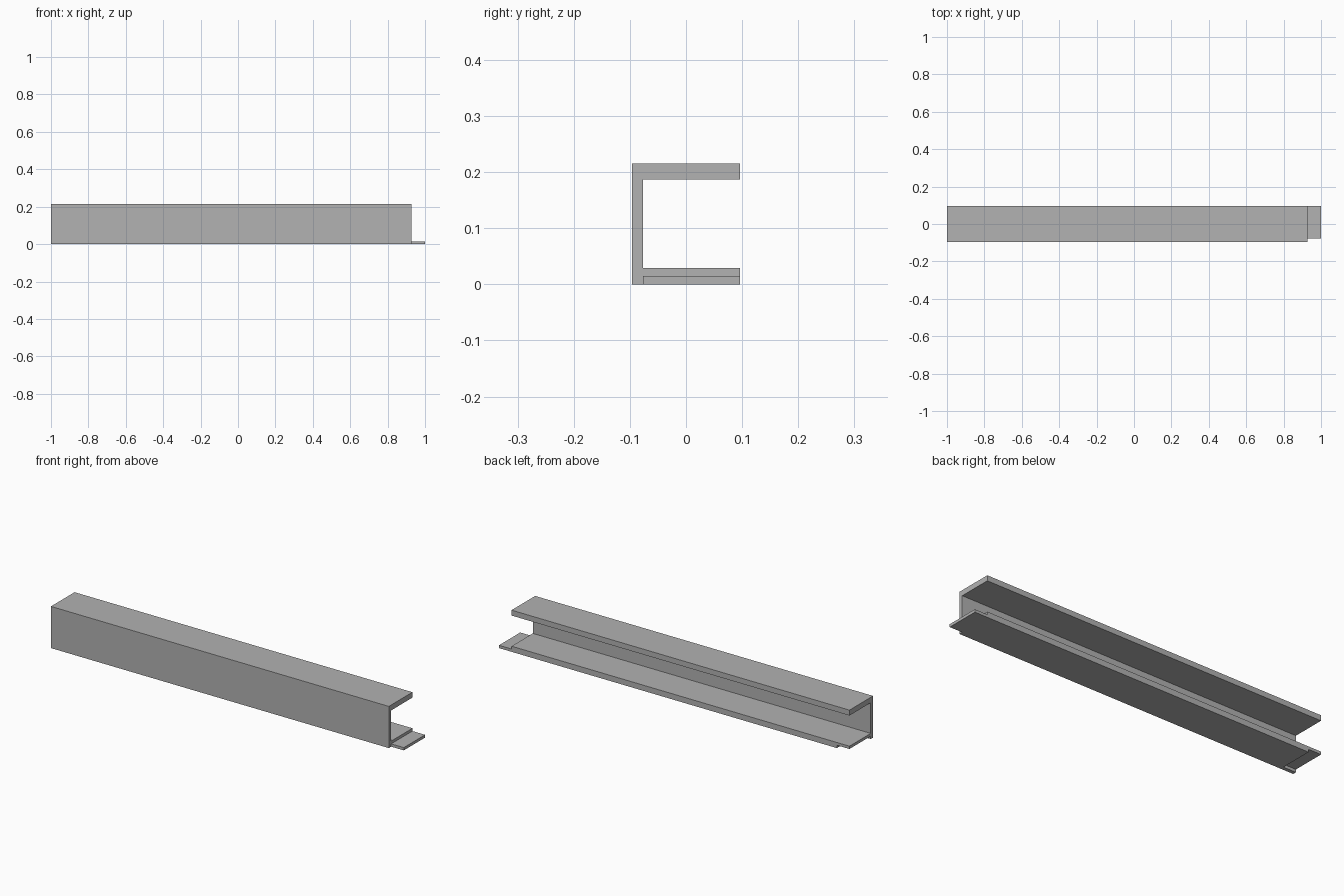
import bpy
import bmesh
from mathutils import Vector

old = bpy.data.objects.get("Cube")
if old:
    bpy.data.objects.remove(old, do_unlink=True)

# Main dimensions
HALF_LEN, HALF_DEPTH, HEIGHT = 1.0, 0.096, 0.215
WEB_IN = -0.077          # inner face of the web
LOW, HIGH = 0.029, 0.187  # inner faces of the flanges
LAP, STEP = 0.0145, 0.928  # lap joint height and start along x
FAR = 1.2                # cutters reach well past the body

grey = bpy.data.materials.new("plain grey")
grey.use_nodes = True
colour = (0.445, 0.445, 0.445, 1)
grey.diffuse_color = colour
grey.node_tree.nodes["Principled BSDF"].inputs["Base Color"].default_value = colour


def extrude_profile(name, points, x0, x1):
    """Closed (y, z) profile swept from x0 to x1."""
    bm = bmesh.new()
    face = bm.faces.new([bm.verts.new((x0, y, z)) for y, z in points])
    swept = bmesh.ops.extrude_face_region(bm, geom=[face])["geom"]
    verts = [g for g in swept if isinstance(g, bmesh.types.BMVert)]
    bmesh.ops.translate(bm, verts=verts, vec=Vector((x1 - x0, 0, 0)))
    bmesh.ops.recalc_face_normals(bm, faces=bm.faces)
    mesh = bpy.data.meshes.new(name)
    bm.to_mesh(mesh)
    bm.free()
    mesh.materials.append(grey)
    obj = bpy.data.objects.new(name, mesh)
    bpy.context.collection.objects.link(obj)
    return obj


def cut(body, x0, x1, y0, y1, z0, z1):
    """Remove a box from the body."""
    box = extrude_profile("cutter", [(y0, z0), (y1, z0), (y1, z1), (y0, z1)], x0, x1)
    box.hide_render = True
    mod = body.modifiers.new("cut", "BOOLEAN")
    mod.operation, mod.solver, mod.object = "DIFFERENCE", "EXACT", box
    bpy.context.view_layer.objects.active = body
    bpy.ops.object.modifier_apply(modifier=mod.name)
    bpy.data.objects.remove(box, do_unlink=True)


# C-shaped channel, open to the back
channel = extrude_profile("channel_beam", [
    (-HALF_DEPTH, 0), (HALF_DEPTH, 0), (HALF_DEPTH, LOW), (WEB_IN, LOW),
    (WEB_IN, HIGH), (HALF_DEPTH, HIGH), (HALF_DEPTH, HEIGHT), (-HALF_DEPTH, HEIGHT),
], -HALF_LEN, HALF_LEN)

# Thin tab left standing at the left end
cut(channel, STEP, FAR, -FAR, FAR, LAP, FAR)
cut(channel, STEP, FAR, -FAR, WEB_IN, -FAR, FAR)

# Matching rebate under the lower flange at the right end
cut(channel, -FAR, -STEP, WEB_IN, FAR, -FAR, LAP)
